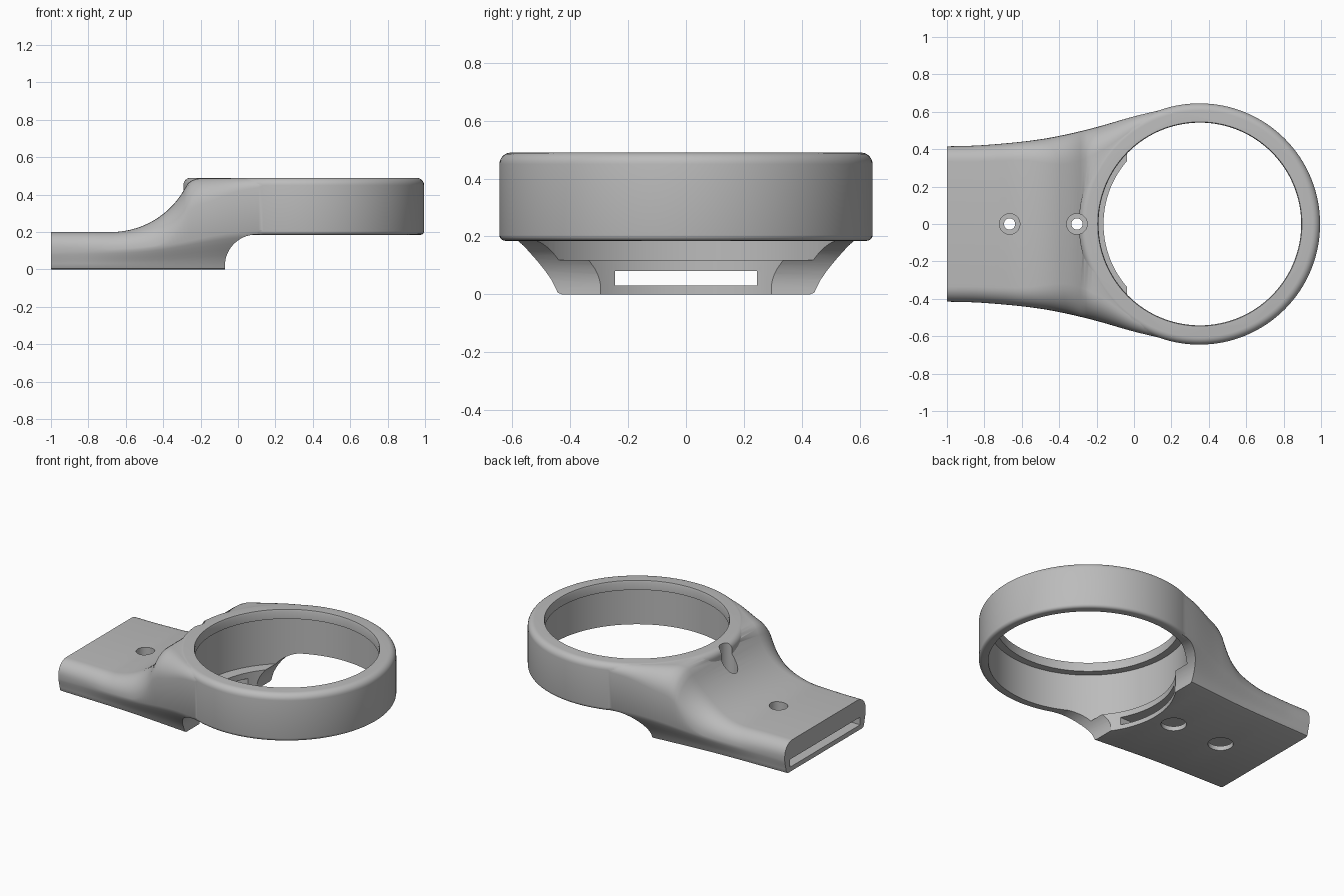
import bpy, bmesh, math
from mathutils import Vector

cube = bpy.data.objects.get("Cube")
if cube:
    bpy.data.objects.remove(cube, do_unlink=True)

grey = bpy.data.materials.new("plain_grey")
grey.use_nodes = True
GREY = (0.5, 0.5, 0.5, 1)
grey.diffuse_color = GREY
grey.node_tree.nodes["Principled BSDF"].inputs["Base Color"].default_value = GREY

RING_X = 0.35
RING_R = 0.645
TOP = 0.49


def loft(name, rings):
    """Skin a list of closed point loops and cap both ends."""
    bm = bmesh.new()
    loops = [[bm.verts.new(p) for p in ring] for ring in rings]
    n = len(loops[0])
    for a, b in zip(loops, loops[1:]):
        for i in range(n):
            j = (i + 1) % n
            bm.faces.new((a[i], a[j], b[j], b[i]))
    bm.faces.new(loops[0])
    bm.faces.new(loops[-1])
    bmesh.ops.recalc_face_normals(bm, faces=bm.faces)
    mesh = bpy.data.meshes.new(name)
    bm.to_mesh(mesh)
    bm.free()
    mesh.materials.append(grey)
    obj = bpy.data.objects.new(name, mesh)
    bpy.context.collection.objects.link(obj)
    return obj


def turned(name, profile, x, sides):
    """Solid of revolution about a vertical axis; profile is (radius, z)."""
    return loft(name, [[(x + r * math.cos(math.tau * i / sides),
                         r * math.sin(math.tau * i / sides), z)
                        for i in range(sides)] for r, z in profile])


def combine(target, other, operation):
    mod = target.modifiers.new(operation.lower(), 'BOOLEAN')
    mod.operation = operation
    mod.solver = 'EXACT'
    mod.object = other
    bpy.context.view_layer.objects.active = target
    bpy.ops.object.modifier_apply(modifier=mod.name)
    bpy.data.objects.remove(other, do_unlink=True)


def smooth_lookup(x, table):
    """Cubic interpolation through (x, value) pairs."""
    def slope(i):
        a, b = table[max(i - 1, 0)], table[min(i + 1, len(table) - 1)]
        return (b[1] - a[1]) / (b[0] - a[0])
    for i in range(len(table) - 1):
        (x0, v0), (x1, v1) = table[i], table[i + 1]
        if x <= x1 + 1e-6:
            d = x1 - x0
            t = (x - x0) / d
            return (v0 * (1 + 2 * t) * (1 - t) ** 2 + slope(i) * d * t * (1 - t) ** 2
                    + v1 * t * t * (3 - 2 * t) + slope(i + 1) * d * t * t * (t - 1))


WIDTH = [(-1, 0.415), (-0.8, 0.422), (-0.5, 0.453), (-0.25, 0.505), (0, 0.575), (0.15, 0.611)]
BASE = [(-1, 0.4), (-0.5, 0.415), (-0.07, 0.45), (0.15, 0.47)]
WAIST = [(-1, 0.09), (-0.5, 0.11), (-0.07, 0.19), (0.15, 0.21)]
CORNER = [(-1, 0.08), (-0.6, 0.1), (-0.35, 0.16), (-0.2, 0.14), (0, 0.07), (0.15, 0.045)]


def height(x):
    """Flat tongue, concave ramp, then a rounded shoulder."""
    if x < -0.68:
        return 0.2
    if x < -0.27:
        return 0.653 - math.sqrt(0.453 ** 2 - (x + 0.68) ** 2)
    t = min((x + 0.27) / 0.08, 1)
    return 0.46 + 0.028 * (1 - (1 - t) ** 2.5)


def section(x):
    w, b, z, h = (smooth_lookup(x, t) for t in (WIDTH, BASE, WAIST, CORNER))
    c, top = h, height(x)
    cz = min(c, top - z - 0.01)
    half = [(b - 0.02, 0), (b - 0.006, 0.006), (b, 0.02)]
    for i in range(1, 7):
        t = i / 6
        half.append((b + (w - b) * (0.65 * t + 0.35 * t * t * (3 - 2 * t)),
                     0.02 + (z - 0.02) * t))
    for i in range(9):
        a = math.pi / 2 * i / 8
        half.append((w - c + c * math.cos(a), top - cz + cz * math.sin(a)))
    return [(x, y, z) for y, z in half] + [(x, -y, z) for y, z in reversed(half)]


# Tongue and shoulder that blend into the ring
STEPS = 58
body = loft("ring_bracket", [section(-1 + 1.15 * i / STEPS) for i in range(STEPS + 1)])

# Undercut beneath the ring
arc = [(-0.07, -0.1)]
for i in range(17):
    a = math.pi / 2 * i / 16
    arc.append((0.1 - 0.17 * math.cos(a), 0.02 + 0.167 * math.sin(a)))
arc += [(0.3, 0.187), (0.3, -0.1)]
undercut = loft("undercut", [[(x, y, z) for x, z in arc] for y in (-0.9, 0.9)])
combine(body, undercut, 'DIFFERENCE')

# Outer ring with rounded rims
profile = [(RING_R - 0.02 + 0.02 * math.sin(a), 0.205 - 0.02 * math.cos(a))
           for a in (math.pi / 2 * i / 4 for i in range(5))]
profile += [(RING_R - 0.04 + 0.04 * math.cos(a), TOP - 0.04 + 0.04 * math.sin(a))
            for a in (math.pi / 2 * i / 6 for i in range(7))]
ring = turned("ring", profile, RING_X, 128)
combine(body, ring, 'UNION')

# Stepped opening: lower lip, wide bore, narrow upper lip
bore = turned("bore", [(0.515, -0.1), (0.515, 0.118), (0.588, 0.118), (0.588, 0.43),
                       (0.542, 0.43), (0.542, 0.478), (0.556, 0.52)], RING_X + 0.002, 128)
combine(body, bore, 'DIFFERENCE')

# Flat strap slot running the length of the tongue
slot = loft("slot", [[(x, -w, 0.03), (x, w, 0.03), (x, w, 0.08), (x, -w, 0.08)]
                     for x, w in ((-1.1, 0.36), (-0.85, 0.36), (-0.45, 0.245), (0.1, 0.245))])
combine(body, slot, 'DIFFERENCE')

# Two screw holes with counterbores above and access holes below
for x in (-0.665, -0.305):
    hole = turned("screw_hole", [(0.075, -0.1), (0.075, 0.05), (0.03, 0.05), (0.03, 0.13),
                                 (0.055, 0.13), (0.055, 0.6)], x, 40)
    combine(body, hole, 'DIFFERENCE')

bpy.ops.object.select_all(action='DESELECT')
body.select_set(True)
bpy.context.view_layer.objects.active = body
bpy.ops.object.shade_smooth_by_angle(angle=math.radians(30))
